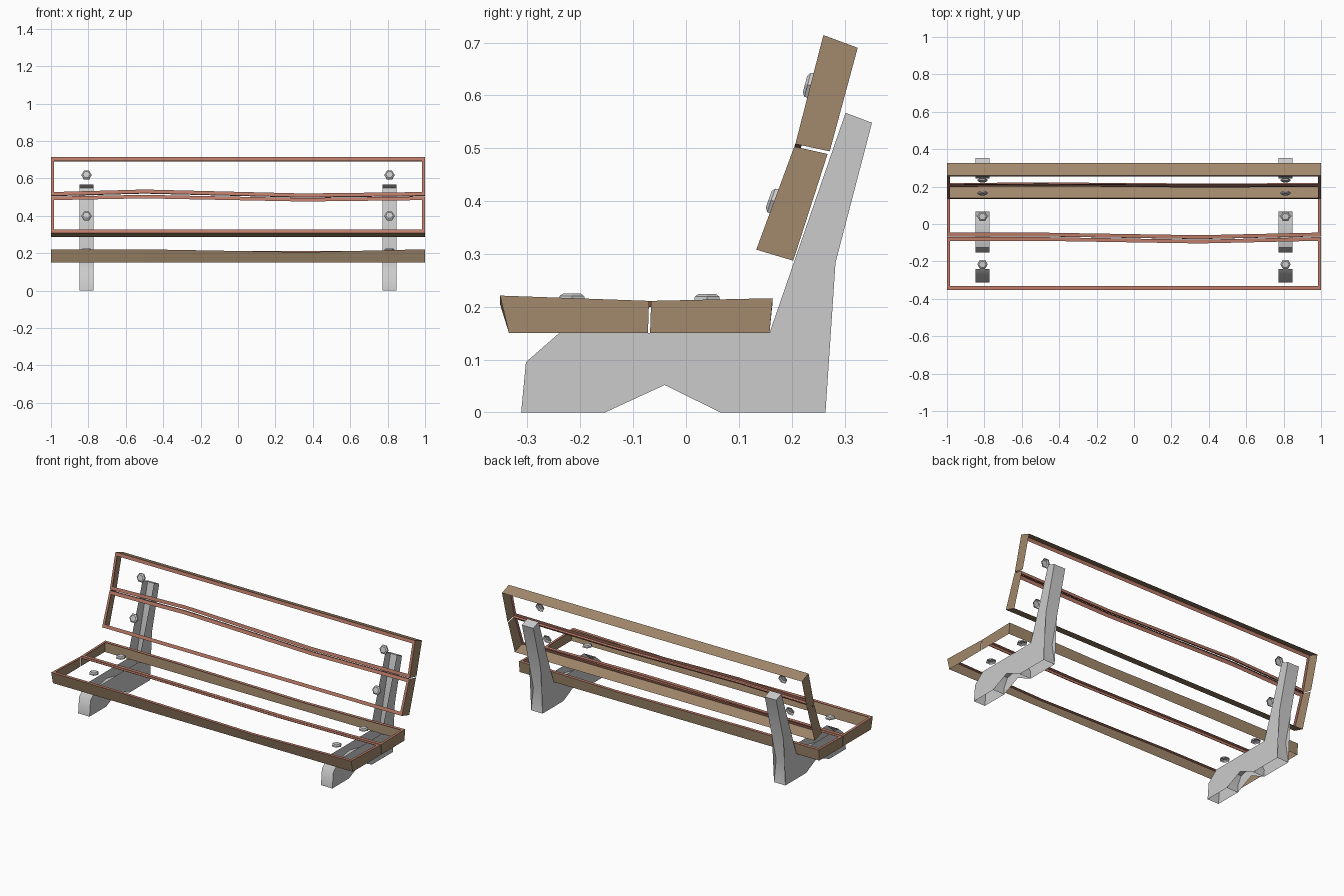
import bpy, bmesh
from math import radians, cos, sin, pi
from mathutils import Vector, Matrix

if "Cube" in bpy.data.objects:
    bpy.data.objects.remove(bpy.data.objects["Cube"])


def material(name, rgb):
    m = bpy.data.materials.new(name)
    m.diffuse_color = (*rgb, 1)
    m.use_nodes = True
    m.node_tree.nodes["Principled BSDF"].inputs["Base Color"].default_value = m.diffuse_color
    return m


WOOD = material("wood", (0.36, 0.25, 0.15))
TRIM = material("worn_edge", (0.50, 0.20, 0.14))


def finish(bm, name, mats=(), smooth=None):
    bmesh.ops.recalc_face_normals(bm, faces=bm.faces[:])
    me = bpy.data.meshes.new(name)
    bm.to_mesh(me)
    bm.free()
    for m in mats:
        me.materials.append(m)
    ob = bpy.data.objects.new(name, me)
    bpy.context.collection.objects.link(ob)
    if smooth:
        bpy.ops.object.select_all(action='DESELECT')
        ob.select_set(True)
        bpy.context.view_layer.objects.active = ob
        bpy.ops.object.shade_smooth_by_angle(angle=radians(smooth))
    return ob


# Open-faced plank: outer wall, two end caps and a narrow lip round the face
# a, b = outer edge (face side, hidden side); c, d = inner edge (hidden, face)
def plank(name, a, b, c, d, wave, dip=0.0, lip=0.02):
    bm = bmesh.new()
    a, b, c, d = (Vector((0, *p)) for p in (a, b, c, d))
    across = (d - a).normalized()
    depth = (c - d).normalized()
    rows = []
    for x, w in zip((-1, -0.985, -0.5, 0.35, 0.985, 1), (0, 0, wave[0], wave[1], 0, 0)):
        X = Vector((x, 0, 0))
        k = depth * (dip if x == 0.35 else 0)
        off = across * w
        pts = [b, a + k, a + k + across * lip, d - across * lip + off,
               d + off, d + off + depth * 0.012]
        rows.append([bm.verts.new(p + X) for p in pts])
    for i, (r, s) in enumerate(zip(rows, rows[1:])):
        for j in range(5):
            if j == 2 and 0 < i < len(rows) - 2:
                continue
            f = bm.faces.new((r[j], r[j + 1], s[j + 1], s[j]))
            f.material_index = 0 if j == 0 else 1
    for r in (rows[0], rows[-1]):
        low = bm.verts.new(c + Vector((r[0].co.x, 0, 0)))
        bm.faces.new(r + [low])
    finish(bm, name, (WOOD, TRIM))


plank("seat_front_plank", (-0.352, 0.221), (-0.335, 0.15), (-0.072, 0.15),
      (-0.07, 0.211), (0.0, -0.014), 0.015)
plank("seat_rear_plank", (0.164, 0.216), (0.158, 0.15), (-0.068, 0.15),
      (-0.066, 0.211), (0.0, 0.014), 0.01)
plank("back_upper_plank", (0.26, 0.714), (0.325, 0.69), (0.272, 0.494),
      (0.207, 0.508), (-0.014, 0.008))
plank("back_lower_plank", (0.133, 0.308), (0.203, 0.287), (0.268, 0.489),
      (0.205, 0.503), (0.010, -0.008))

# Cast leg frames: closed sides, open where hidden by planks or the ground
PROFILE = [(-0.312, 0), (-0.303, 0.095), (-0.24, 0.15), (0.158, 0.15),
           (0.302, 0.567), (0.352, 0.548), (0.243, 0.13), (0.264, 0),
           (0.065, 0), (0.066, 0.04), (0.043, 0.09), (-0.04, 0.107),
           (-0.125, 0.09), (-0.153, 0.04), (-0.153, 0)]
OPEN = {2, 3, 7, 14}


def leg(name, x, half=0.038):
    bm = bmesh.new()
    left, right = ([bm.verts.new((x + s * half, y, z)) for y, z in PROFILE]
                   for s in (-1, 1))
    n = len(PROFILE)
    for i in range(n):
        if i not in OPEN:
            k = (i + 1) % n
            bm.faces.new((left[i], left[k], right[k], right[i]))
    caps = [bm.faces.new(left), bm.faces.new(right)]
    bmesh.ops.triangulate(bm, faces=caps)
    finish(bm, name, smooth=45)


# Hexagonal bolt heads, tapered, open underneath
def bolt(name, pos, tilt):
    bm = bmesh.new()
    rings = [[bm.verts.new((r * cos(i * pi / 3), r * sin(i * pi / 3), h))
              for i in range(6)] for r, h in ((0.028, -0.004), (0.027, 0.004), (0.019, 0.009))]
    for lo, hi in zip(rings, rings[1:]):
        for i in range(6):
            k = (i + 1) % 6
            bm.faces.new((lo[i], lo[k], hi[k], hi[i]))
    bm.faces.new(rings[-1])
    bmesh.ops.transform(bm, verts=bm.verts[:],
                        matrix=Matrix.Translation(pos) @ Matrix.Rotation(tilt, 4, 'X'))
    finish(bm, name)


for side, x in (("left", -0.81), ("right", 0.81)):
    leg(side + "_leg", x)
    for part, y, z, t in (("seat_front", -0.216, 0.216, 0), ("seat_rear", 0.04, 0.215, 0),
                          ("back_upper", 0.234, 0.619, 75), ("back_lower", 0.165, 0.400, 71)):
        bolt(f"{side}_{part}_bolt", (x, y, z), radians(t))
